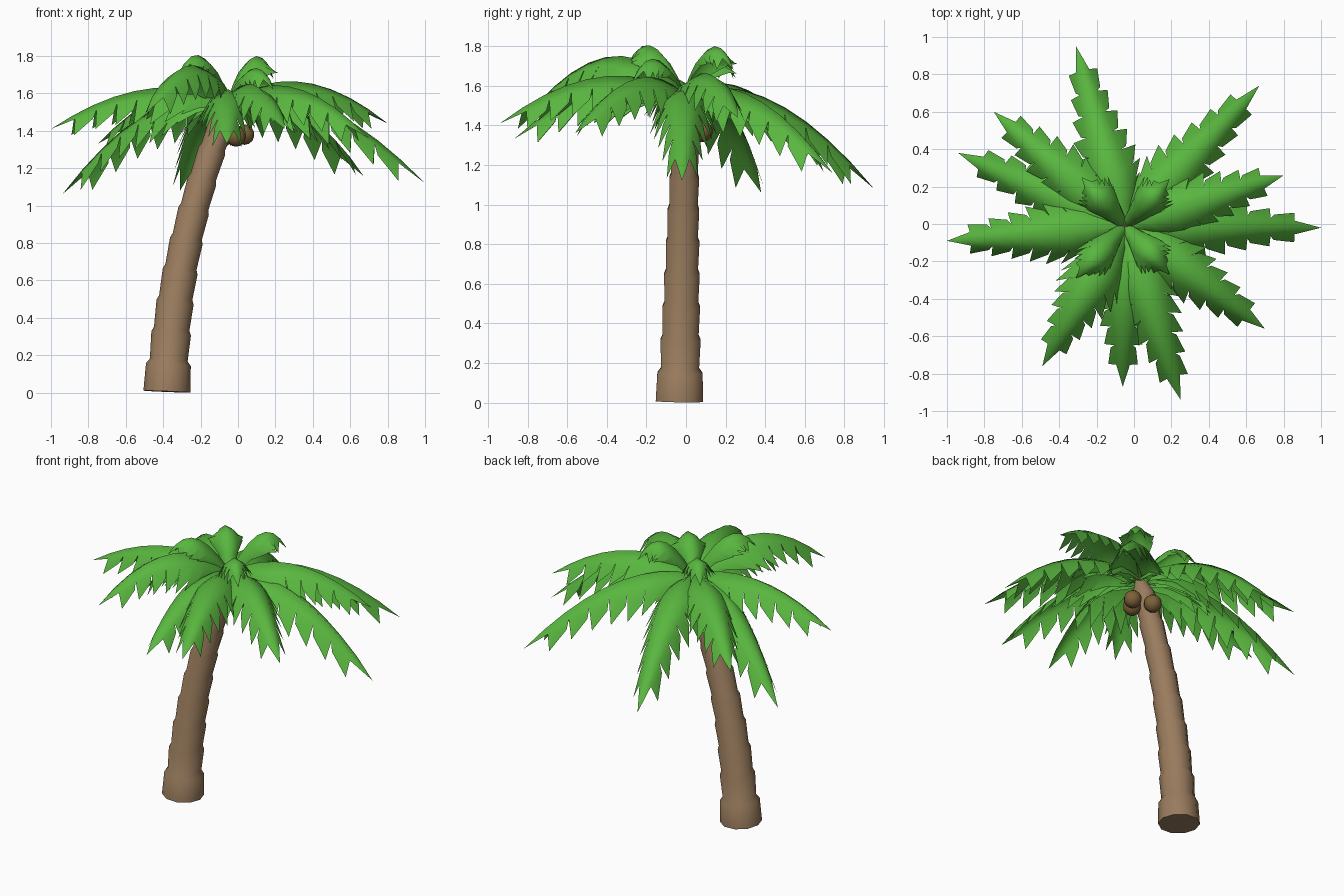
import bpy, math
from mathutils import Vector

if "Cube" in bpy.data.objects:
    bpy.data.objects.remove(bpy.data.objects["Cube"])

def material(name, rgb):
    m = bpy.data.materials.new(name)
    m.diffuse_color = (*rgb, 1)
    m.use_nodes = True
    m.node_tree.nodes["Principled BSDF"].inputs["Base Color"].default_value = m.diffuse_color
    return m

GREEN = material("leaf_green", (0.10, 0.47, 0.05))
BROWN = material("bark_brown", (0.32, 0.20, 0.11))
NUT = material("nut_brown", (0.20, 0.12, 0.04))

def make(name, verts, faces, mat, angle):
    me = bpy.data.meshes.new(name)
    me.from_pydata(verts, [], faces)
    me.materials.append(mat)
    ob = bpy.data.objects.new(name, me)
    bpy.context.collection.objects.link(ob)
    bpy.ops.object.select_all(action='DESELECT')
    bpy.context.view_layer.objects.active = ob
    ob.select_set(True)
    bpy.ops.object.shade_smooth_by_angle(angle=math.radians(angle))
    return ob

def bezier(a, b, c, t):
    return a * (1 - t) ** 2 + b * (2 * t * (1 - t)) + c * t * t

# Trunk: stacked collars following a leaning curve, ending in a small cone
SIDES, SEGS = 10, 9
base, bend, top = Vector((-.38, -.033, .006)), Vector((-.35, -.02, .77)), Vector((-.075, 0, 1.47))
rings = []
for i in range(SEGS):
    r = .115 - .045 * (i / (SEGS - 1)) ** .8
    r0, r1 = (.126, .12) if i == 0 else (r * .95, r)
    rings += [(i / SEGS, r0), ((i + .85) / SEGS, r1)]
rings += [(1, .068), (1.03, .05), (1.07, .02)]
verts, faces = [], []
for t, r in rings:
    p = bezier(base, bend, top, t)
    d = ((bend - base) * (1 - t) + (top - bend) * t).normalized()
    u = Vector((0, 1, 0)).cross(d).normalized()
    v = d.cross(u)
    for k in range(SIDES):
        a = math.tau * k / SIDES
        verts.append(p + u * r * math.cos(a) + v * r * math.sin(a))
for j in range(len(rings) - 1):
    for k in range(SIDES):
        n = (k + 1) % SIDES
        faces.append([j * SIDES + k, j * SIDES + n, (j + 1) * SIDES + n, (j + 1) * SIDES + k])
faces += [list(range(SIDES))[::-1], [len(verts) - SIDES + k for k in range(SIDES)]]
make("trunk", verts, faces, BROWN, 65)

# Fronds: arched spine, a rounded blade, and drooping saw-tooth leaflets
CROWN = Vector((-.05, -.01, 1.56))

def frond(name, tip, arch, width, n, reach=.45):
    tip = Vector(tip)
    ctrl = CROWN.lerp(tip, reach)
    ctrl.z = arch
    spine = [bezier(CROWN, ctrl, tip, i / n) for i in range(n + 1)]
    verts, faces = list(spine), []

    def half(t):
        return width * (.4 + .6 * min(t / .25, 1)) * (1 if t < .35 else 1 - .75 * (t - .35) / .65)

    def frame(i):
        T = (spine[min(i + 1, n)] - spine[max(i - 1, 0)]).normalized()
        S = T.cross(Vector((0, 0, 1))).normalized()
        return S, S.cross(T)

    for s in (1, -1):
        # shoulder line of the blade, shared by neighbouring leaflets
        first = len(verts)
        for i in range(n):
            S, N = frame(i)
            verts.append(spine[i] + (S * s * .85 - N * .5) * half(i / n) * .42)
        for i in range(n):
            S, N = frame(i)
            step = spine[i + 1] - spine[i]
            mid = first + i
            nxt = mid + 1 if i < n - 1 else i + 1
            quads = [[i, mid, nxt, i + 1] if i < n - 1 else [i, mid, nxt]]
            if i < n - 1:
                w = half(i / n)
                k = len(verts)
                verts += [verts[mid] + step * .3 + (S * s * .5 - N * .86) * w * .28,
                          verts[nxt] + step * .35 + (S * s * .5 - N * .86) * w * .62]
                quads.append([mid, k, k + 1, nxt])
            faces += quads if s == 1 else [q[::-1] for q in quads]
    make(name, verts, faces, GREEN, 89)

OUTER = [((1.0, -.02, 1.12), 1.72), ((.80, .26, 1.44), 1.82), ((.67, .74, 1.16), 1.72),
         ((-.31, .95, 1.08), 1.72), ((-.75, .60, 1.33), 1.74), ((-.94, .38, 1.06), 1.70),
         ((-1.0, -.09, 1.41), 1.76), ((-.49, -.76, 1.50), 1.97), ((-.06, -.87, 1.33), 1.76),
         ((.25, -.94, 1.41), 1.80), ((.70, -.56, 1.36), 1.80)]
for i, (tip, arch) in enumerate(OUTER):
    frond(f"outer_frond_{i + 1}", tip, arch, .27, 9)

INNER = [((.19, .24, 1.68), 1.97), ((.19, -.27, 1.62), 1.88),
         ((-.28, .25, 1.64), 1.91), ((-.31, -.29, 1.71), 1.96)]
for i, (tip, arch) in enumerate(INNER):
    frond(f"inner_frond_{i + 1}", tip, arch, .17, 7, .6)

# Coconuts under the crown
for i, p in enumerate([(.035, .03, 1.38), (-.01, -.03, 1.37), (-.08, .08, 1.37)]):
    bpy.ops.mesh.primitive_uv_sphere_add(segments=10, ring_count=7, radius=.055, location=p)
    nut = bpy.context.object
    nut.name = f"coconut_{i + 1}"
    nut.data.materials.append(NUT)
    bpy.ops.object.shade_smooth()
